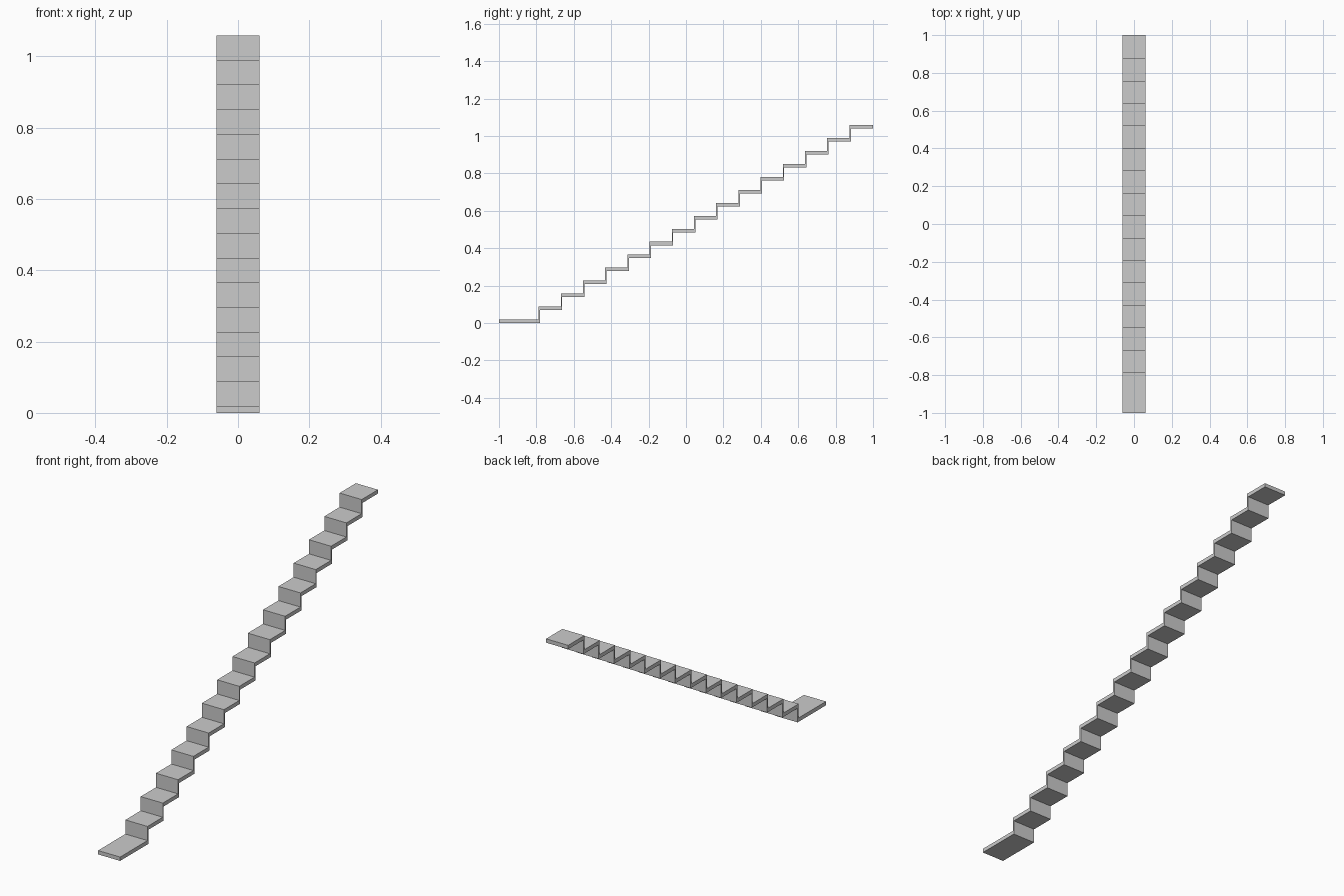
import bpy, bmesh

if "Cube" in bpy.data.objects:
    bpy.data.objects.remove(bpy.data.objects["Cube"])

HALF_W = 0.06
STEPS = 15
RUN, RISE = 0.1187, 0.0693
Y0 = -0.788            # front face of the first riser
TREAD_T, RISER_T = 0.019, 0.0075

# Zigzag side profile: upper line going up, underside coming back down
upper = [(-1.0, TREAD_T)]
lower = [(-1.0, 0.0)]
for i in range(STEPS):
    y = Y0 + i * RUN
    z = i * RISE
    upper += [(y, z + TREAD_T), (y, z + RISE + TREAD_T)]
    lower += [(y + RISER_T, z), (y + RISER_T, z + RISE)]
upper.append((1.0, STEPS * RISE + TREAD_T))
lower.append((1.0, STEPS * RISE))

# Folded staircase: quad strip between the two lines, extruded across the width
bm = bmesh.new()
up = [bm.verts.new((-HALF_W, y, z)) for y, z in upper]
lo = [bm.verts.new((-HALF_W, y, z)) for y, z in lower]
side = [bm.faces.new((up[i], up[i + 1], lo[i + 1], lo[i])) for i in range(len(up) - 1)]
ret = bmesh.ops.extrude_face_region(bm, geom=side, use_keep_orig=True)
moved = [g for g in ret["geom"] if isinstance(g, bmesh.types.BMVert)]
bmesh.ops.translate(bm, verts=moved, vec=(2 * HALF_W, 0, 0))
bmesh.ops.recalc_face_normals(bm, faces=bm.faces)

mesh = bpy.data.meshes.new("staircase")
bm.to_mesh(mesh)
bm.free()
bpy.context.collection.objects.link(bpy.data.objects.new("staircase", mesh))
